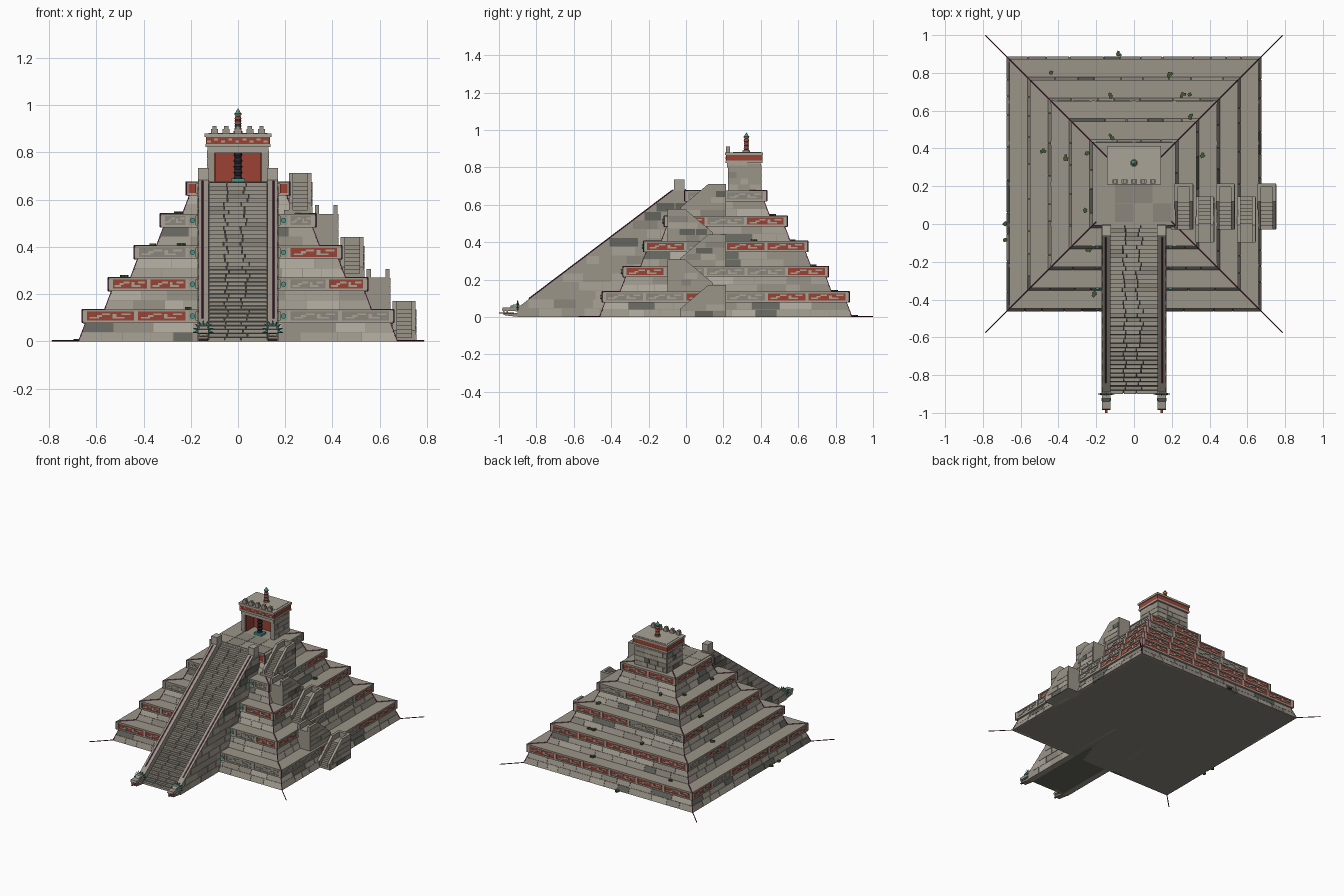
import bpy, bmesh, math, random
from mathutils import Matrix, Vector

if "Cube" in bpy.data.objects:
    bpy.data.objects.remove(bpy.data.objects["Cube"])

random.seed(4)
COL = {"stone": (.33, .30, .25), "pale": (.40, .37, .31), "dark": (.13, .13, .11), "mid": (.26, .24, .20),
       "red": (.33, .055, .035), "teal": (.06, .30, .27), "purple": (.16, .03, .08),
       "green": (.06, .10, .03), "black": (.02, .02, .025), "gold": (.45, .28, .08)}
MATS, PARTS = {}, {}
for n, c in COL.items():
    MATS[n] = bpy.data.materials.new(n)
    MATS[n].diffuse_color = (*c, 1)
I = Matrix.Identity(4)
CY, T, NT = 0.2125, 0.135, 5


def bm_of(name, mat):
    return PARTS.setdefault((name, mat), bmesh.new())


def loft(name, mat, a, b, M=I):
    """Closed solid between two matching loops."""
    bm = bm_of(name, mat)
    va = [bm.verts.new(M @ Vector(p)) for p in a]
    vb = [bm.verts.new(M @ Vector(p)) for p in b]
    n = len(a)
    fs = [bm.faces.new(va[::-1]), bm.faces.new(vb)]
    for i in range(n):
        fs.append(bm.faces.new((va[i], va[(i + 1) % n], vb[(i + 1) % n], vb[i])))
    bmesh.ops.recalc_face_normals(bm, faces=fs)


def box(name, mat, x0, x1, y0, y1, z0, z1, M=I):
    r = lambda z: [(x0, y0, z), (x1, y0, z), (x1, y1, z), (x0, y1, z)]
    loft(name, mat, r(z0), r(z1), M)


def frustum(name, mat, h0, h1, z0, z1):
    r = lambda h, z: [(-h, CY - h, z), (h, CY - h, z), (h, CY + h, z), (-h, CY + h, z)]
    loft(name, mat, r(h0, z0), r(h1, z1))


def extrude_x(name, mat, prof, x0, x1):
    loft(name, mat, [(x0, y, z) for y, z in prof], [(x1, y, z) for y, z in prof])


def cone(name, mat, r0, r1, depth, loc, segs=12, rot=I):
    bmesh.ops.create_cone(bm_of(name, mat), cap_ends=True, segments=segs, radius1=r0, radius2=r1,
                          depth=depth, matrix=Matrix.Translation(loc) @ rot)


def bar(name, mat, a, b, w):
    a, b = Vector(a), Vector(b)
    q = (b - a).to_track_quat('Z', 'Y').to_matrix().to_4x4()
    cone(name, mat, w, w, (b - a).length, (a + b) / 2, 4, q)


def spans(a, b, size):
    """Random stone lengths filling a..b."""
    out, u = [], a
    while u < b - 1e-4:
        v = u + size * random.uniform(.6, 1.4)
        v = b if b - v < size * .5 else v
        out.append((u, v))
        u = v
    return out


def shade():
    return random.choices(["stone", "pale", "mid", "dark"], [6, 4, 2, 1.3])[0]


# decorated relief panel set in a tier band
def relief(u0, u1, h, z, M, worn):
    nm = "band_panel"
    box(nm, "mid" if worn else "red", u0 + .008, u1 - .008, -h + .004, -h + .02, z + .088, z + .126, M)
    w = u1 - u0
    for f, g, a, b in ((.1, .28, .096, .103), (.24, .34, .103, .112), (.34, .5, .111, .119),
                       (.55, .62, .096, .116), (.62, .78, .096, .103), (.72, .9, .111, .119)):
        box("band_fret", "pale", u0 + w * f, u0 + w * g, -h, -h + .01, z + a, z + b, M)
    for u in (u0, u1):
        box("band_frame", "pale", u - .008, u + .008, -h - .001, -h + .02, z + .086, z + .128, M)


# stepped pyramid: sloped masonry below, framed band above, on four sides
for i in range(NT):
    h, z = .66 - .11 * i, T * i
    frustum("tier_core", "mid", h + .012, h - .018, z, z + .08)
    frustum("tier_band", "stone", h - .008, h - .008, z + .08, z + T - .001)
    frustum("band_ledge", "pale", h, h, z + .078, z + .088)
    frustum("band_ledge", "stone", h, h, z + .126, z + T)
    for k in range(4):
        M = Matrix.Translation((0, CY, 0)) @ Matrix.Rotation(k * math.pi / 2, 4, 'Z')
        for c in range(2):
            za, zb = z + .04 * c, z + .04 * c + .0385
            wall = lambda q: h + .015 - (q - z) * .375
            for u, v in spans(-h - .02, h + .02, .13):
                def ring(q):
                    o, n = wall(q), wall(q) - .02
                    cl = lambda s, d: max(-d, min(d, s))
                    u2, v2 = u + .0015, v - .0015
                    return [(cl(u2, o), -o, q), (cl(v2, o), -o, q), (cl(v2, n), -n, q), (cl(u2, n), -n, q)]
                loft("tier_stones", shade(), ring(za), ring(zb), M)
        if k == 0:
            runs = [(-h + .01, -.215), (.215, h - .01)] if i < 4 else []
            for s in (-1, 1):
                box("disc_plate", "red" if i == 4 else "stone", s * .193 - .016, s * .193 + .016,
                    -h - .002, -h + .02, z + .088, z + .126, M)
                if i < 4:
                    cone("band_disc", "teal", .011, .011, .012, (s * .193, CY - h - .003, z + .107), 12,
                         Matrix.Rotation(math.pi / 2, 4, 'X'))
        else:
            runs = [(-h + .01, h - .01)]
        for a, b in runs:
            n = max(1, round((b - a) / .215))
            for j in range(n):
                relief(a + (b - a) * j / n, a + (b - a) * (j + 1) / n, h, z, M, random.random() < .33)
        # corner trim line
        pts = [(h + .015, z), (h - .015, z + .079), (h, z + .08), (h, z + T), (h - .095, z + T)]
        for (d, q), (e, r) in zip(pts[:-1], pts[1:]):
            bar("corner_trim", "purple", M @ Vector((d, -d, q)), M @ Vector((e, -e, r)), .003)

# thin ground lines running out of the corners
for sx in (-1, 1):
    for sy in (-1, 1):
        bar("ground_line", "purple", (sx * .67, CY + sy * .67, .003), (sx * .787, CY + sy * .787, .003), .003)

# main staircase
N = 40
extrude_x("stair_core", "dark", [(-.895, 0), (-.895, .006), (-.01, .664), (.02, .664), (.02, 0)], -.13, .13)
for s in range(N):
    y, z = -.9 + s * .9 / N, s * .675 / N
    a, b = -.05 + random.uniform(-.012, .012), .03 + random.uniform(-.02, .02)
    for u, v in ((-.125, a), (a, b), (b, .125)):
        box("stair_step", random.choice(["stone", "stone", "mid"]), u + .0015, v - .0015, y, y + .045,
            max(0, z - .01), z + .0155)

# balustrades with side masonry, posts and serpent heads
for s in (-1, 1):
    lo, hi = sorted((s * .125, s * .168))
    extrude_x("balustrade", "stone", [(-.9, 0), (-.9, .05), (-.06, .685), (0, .685), (0, 0)], lo, hi)
    bar("balustrade_line", "purple", (s * .15, -.84, .097), (s * .15, -.07, .679), .004)
    box("stair_post", "pale", lo - .002, hi + .002, -.063, -.008, .675, .735)
    for r in range(14):
        z0, z1 = r * .047, r * .047 + .045
        y0 = -.9 + max(0, z1 - .05) * .84 / .635
        if y0 < -.06:
            x0, x1 = sorted((s * .16, s * .172))
            for u, v in spans(y0, 0, .11):
                box("balustrade_stones", shade(), x0, x1, u + .0015, v - .0015, z0, z1)
    c = s * .147
    extrude_x("serpent_head", "stone", [(-.89, .03), (-.97, .032), (-.985, .036), (-.98, .05), (-.94, .052),
                                        (-.925, .066), (-.89, .066)], c - .023, c + .023)
    extrude_x("serpent_jaw", "mid", [(-.89, 0), (-.89, .024), (-.93, .018), (-.975, .02), (-.975, .01),
                                     (-.93, .004)], c - .02, c + .02)
    box("serpent_tongue", "red", c - .006, c + .006, -1, -.92, .019, .024)
    for e in (-1, 1):
        box("serpent_eye", "teal", c + e * .021 - .004, c + e * .021 + .004, -.938, -.922, .048, .06)
        for f in (-.978, -.96):
            box("serpent_tooth", "pale", c + e * .017 - .003, c + e * .017 + .003, f, f + .007, .022, .034)
    for k in range(9):
        t = math.radians(-10 + 25 * k)
        d = Vector((math.cos(t), 0, math.sin(t)))
        cone("feather_collar", "teal", .008, .001, .026, Vector((c, -.9, .045)) + d * .032, 4,
             d.to_track_quat('Z', 'Y').to_matrix().to_4x4())

# zigzag side stair: one flight per tier, alternating direction
for i in range(NT):
    x0, x1, z = .655 - .11 * i, .752 - .11 * i, T * i
    m = (lambda y: y) if i % 2 == 0 else (lambda y: .115 - y)
    prof = [(-.03, z)]
    for s in range(8):
        prof += [(-.03 + .02 * s, z + (s + 1) * T / 8), (-.01 + .02 * s, z + (s + 1) * T / 8)]
    prof += [(.213, z + T), (.213, z)]
    extrude_x("side_flight", "stone", [(m(y), q) for y, q in prof], x0 - .02, x1 - .01)
    wall = [(-.03, z), (-.03, z + .045), (.12, z + T + .037), (.213, z + T + .037), (.213, z)]
    for a, b in ((x0, x0 + .018), (x1 - .018, x1)):
        extrude_x("side_parapet", "stone", [(m(y), q) for y, q in wall], a, b)
    if i % 2 == 0:
        box("side_end_wall", "stone", x0, x1, .195, .215, z, z + T + .037)
    for r in range(4):
        ya = -.028 + max(0, r - .4) * .05
        for u, v in spans(ya, .21, .08):
            p, q = sorted((m(u + .0015), m(v - .0015)))
            box("side_stones", shade(), x1 - .01, x1 + .003, p, q, z + r * .034, z + r * .034 + .032)

# temple: floor paving, walls, red chamber, cornice, merlons
for a in range(4):
    for b in range(2):
        box("floor_slab", random.choice(["stone", "mid"]), -.2 + a * .1, -.102 + a * .1,
            .01 + b * .1, .108 + b * .1, .67, .678)
Z = .675
for s in (-1, 1):
    x0, x1 = sorted((s * .1, s * .128))
    box("temple_wall", "stone", x0, x1, .225, .4, Z, .82)
    box("chamber_lining", "red", min(s * .096, s * .101), max(s * .096, s * .101), .235, .33, Z, .8)
box("temple_wall", "stone", -.128, .128, .33, .4, Z, .82)
box("chamber_back", "red", -.1, .1, .322, .332, Z, .8)
box("door_lintel", "pale", -.13, .13, .22, .33, .798, .825)
for r in range(4):
    z0 = Z + r * .034
    for M, half, d in ((Matrix.Translation((0, .3125, 0)) @ Matrix.Rotation(k * math.pi / 2, 4, 'Z'),
                        *((.128, .0875) if k == 2 else (.0875, .128))) for k in (1, 2, 3)):
        for u, v in spans(-half, half, .06):
            box("temple_stones", shade(), u + .001, v - .001, -d - .003, -d + .01, z0, z0 + .032, M)
box("cornice_lower", "pale", -.138, .138, .212, .41, .822, .836)
box("cornice_band", "red", -.136, .136, .214, .408, .836, .868)
box("cornice_cap", "pale", -.142, .142, .208, .413, .866, .88)
box("roof_slab", "pale", -.125, .125, .25, .4, .88, .882)
for k in range(9):
    x = -.12 + k * .03
    box("cornice_fret", "pale", x - .011, x + .005, .211, .218, .842 + .009 * (k % 2), .850 + .009 * (k % 2))
for k in range(5):
    x = -.1 + .05 * k
    box("merlon", "stone", x - .015, x + .015, .215, .236, .88, .9)
    box("merlon", "stone", x - .009, x + .009, .215, .236, .9, .911)

# serpent column in the doorway and roof finial
box("column_base", "teal", -.03, .03, .225, .275, Z, .69)
for k in range(9):
    cone("door_column", "black", .019 - .005 * (k % 2), .014 + .005 * (k % 2), .0125, (0, .25, .696 + k * .0125))
cone("finial_base", "gold", .02, .02, .008, (0, .323, .886), 16)
for k in range(6):
    cone("finial", ("black", "red")[k % 2], .015, .011, .011, (0, .323, .895 + k * .0105))
cone("finial_cup", "gold", .009, .017, .012, (0, .323, .958))
cone("finial_tip", "teal", .014, .001, .022, (0, .323, .975))

# weeds on the ledges
for x, y in ((-.44, .8), (-.08, .9), (.19, .79), (.3, .57), (.3, .68), (.26, .68), (-.13, .68), (-.36, .35),
             (-.48, .39), (-.25, .37), (-.25, .07), (-.69, 0), (-.69, -.08), (-.21, -.37), (-.12, .46),
             (.36, .36), (-.24, -.14)):
    d = max(abs(x), abs(y - CY))
    z = T * max(0, min(NT, math.floor((.66 - d) / .11) + 1))
    for k in range(3):
        M = Matrix.Translation((x + random.uniform(-.01, .01), y + random.uniform(-.01, .01), z + .004)) \
            @ Matrix.Rotation(random.uniform(0, 3), 4, 'Z')
        box("weed", "green", -.009, .009, -.007, .007, -.004, .006, M)

# write out the objects
for (name, mat), bm in PARTS.items():
    me = bpy.data.meshes.new(name)
    bm.to_mesh(me)
    bm.free()
    me.materials.append(MATS[mat])
    bpy.context.collection.objects.link(bpy.data.objects.new(name, me))

for m in bpy.data.materials:
    if m.users and not m.is_grease_pencil:
        m.use_nodes = True
        m.node_tree.nodes["Principled BSDF"].inputs["Base Color"].default_value = m.diffuse_color
